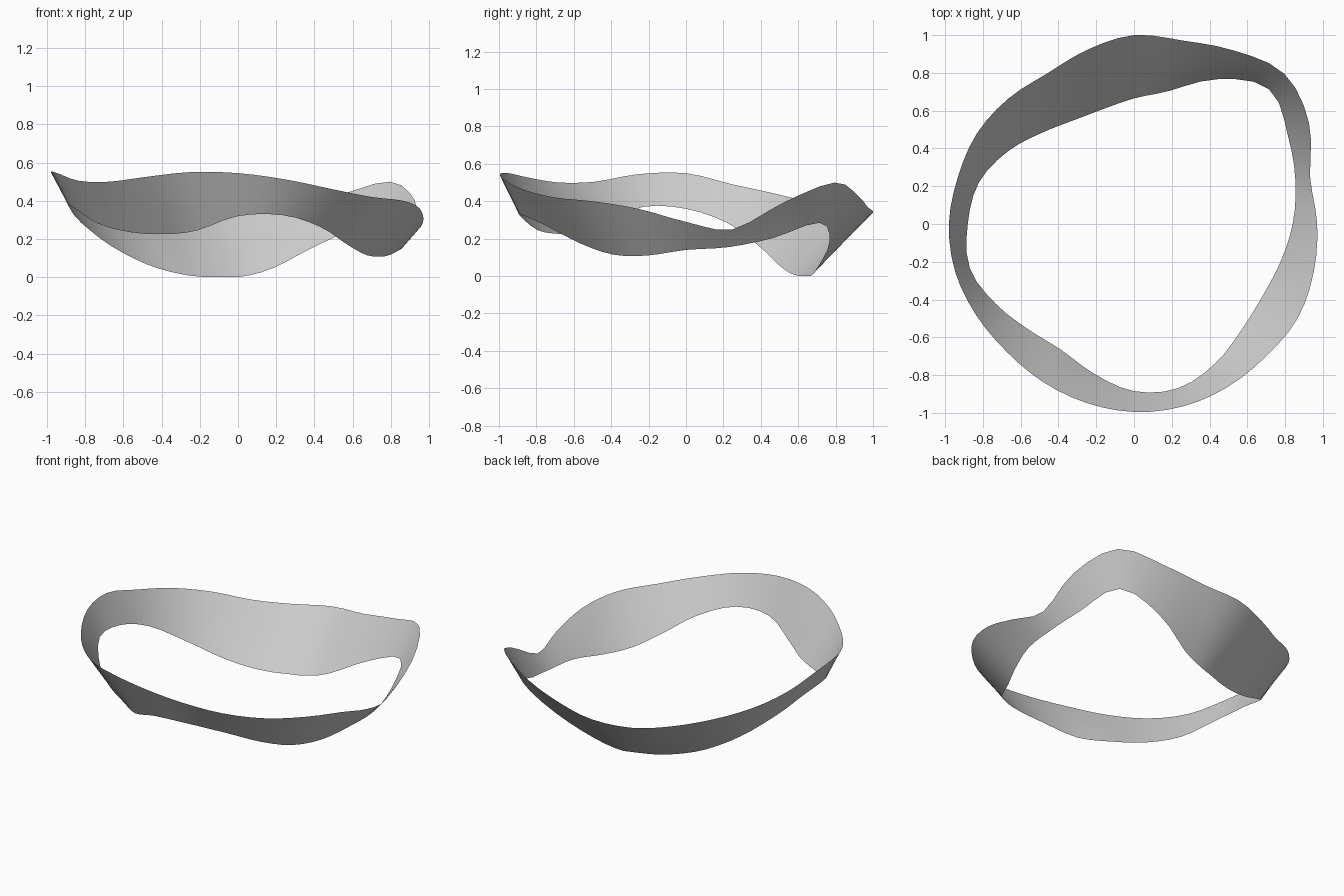
import bpy
import math

# Remove the default cube only
default_cube = bpy.data.objects.get("Cube")
if default_cube:
    bpy.data.objects.remove(default_cube, do_unlink=True)

# Rim stations every fifteen degrees, counter-clockwise from +x, in hundredths
UPPER_RADIUS = [97, 96.5, 107, 112.5, 106, 100.5, 100, 95.5, 92, 94, 96, 96.5,
                98, 98, 96.5, 95.5, 96.5, 98, 99.5, 100, 99.5, 99, 100, 98.5]
UPPER_HEIGHT = [29, 25, 40, 50, 43, 37, 34, 32, 34, 39, 44, 49,
                55, 54.5, 50.5, 50, 52.5, 55, 54.5, 51, 46, 42, 40, 36]
LOWER_RADIUS = [84, 88.5, 94, 101, 88.5, 73, 66.5, 63, 63.5, 68.5, 77, 85,
                88, 90, 84.5, 79, 77, 82, 88.5, 90, 85.5, 80, 78, 80]
LOWER_HEIGHT = [14, 15.5, 20.5, 28.5, 18, 5, 0, 0, 2, 7, 16.5, 28.5,
                36, 37, 28, 23.5, 22.5, 24.5, 32, 32.5, 26.5, 17.5, 11.5, 11]

SEGMENTS = 72    # divisions around the loop
ROWS = 4         # divisions across the band


def periodic_value(values, position):
    """Closed Catmull-Rom interpolation through evenly spaced values."""
    count = len(values)
    index = math.floor(position)
    t = position - index
    before, start, end, after = (values[(index + step) % count] for step in (-1, 0, 1, 2))
    start_slope = (end - before) / 2
    end_slope = (after - start) / 2
    ease = t * t * (3 - 2 * t)
    blend = start + (end - start) * ease
    blend += start_slope * t * (1 - t) ** 2 - end_slope * t * t * (1 - t)
    return blend / 100


def rim_point(radii, heights, segment):
    """Point on a wavy rim at the given segment."""
    position = segment * len(radii) / SEGMENTS
    angle = math.tau * segment / SEGMENTS
    radius = periodic_value(radii, position)
    height = max(0, periodic_value(heights, position))
    return (radius * math.cos(angle), radius * math.sin(angle), height)


def make_material(name, colour):
    material = bpy.data.materials.new(name)
    material.use_nodes = True
    material.diffuse_color = colour
    shader = next(n for n in material.node_tree.nodes if n.type == 'BSDF_PRINCIPLED')
    shader.inputs["Base Color"].default_value = colour
    return material


# Wavy band: straight strips joining the upper rim to the lower rim
vertices, faces = [], []
for segment in range(SEGMENTS):
    upper = rim_point(UPPER_RADIUS, UPPER_HEIGHT, segment)
    lower = rim_point(LOWER_RADIUS, LOWER_HEIGHT, segment)
    for row in range(ROWS + 1):
        mix = row / ROWS
        vertices.append([a + (b - a) * mix for a, b in zip(lower, upper)])

for segment in range(SEGMENTS):
    here = segment * (ROWS + 1)
    there = (segment + 1) % SEGMENTS * (ROWS + 1)
    for row in range(ROWS):
        faces.append((here + row, there + row, there + row + 1, here + row + 1))

mesh = bpy.data.meshes.new("wavy_band")
mesh.from_pydata(vertices, [], faces)
mesh.materials.append(make_material("plain grey", (0.6, 0.6, 0.6, 1)))
mesh.polygons.foreach_set("use_smooth", [True] * len(mesh.polygons))
mesh.update()
band = bpy.data.objects.new("wavy_band", mesh)
bpy.context.collection.objects.link(band)
